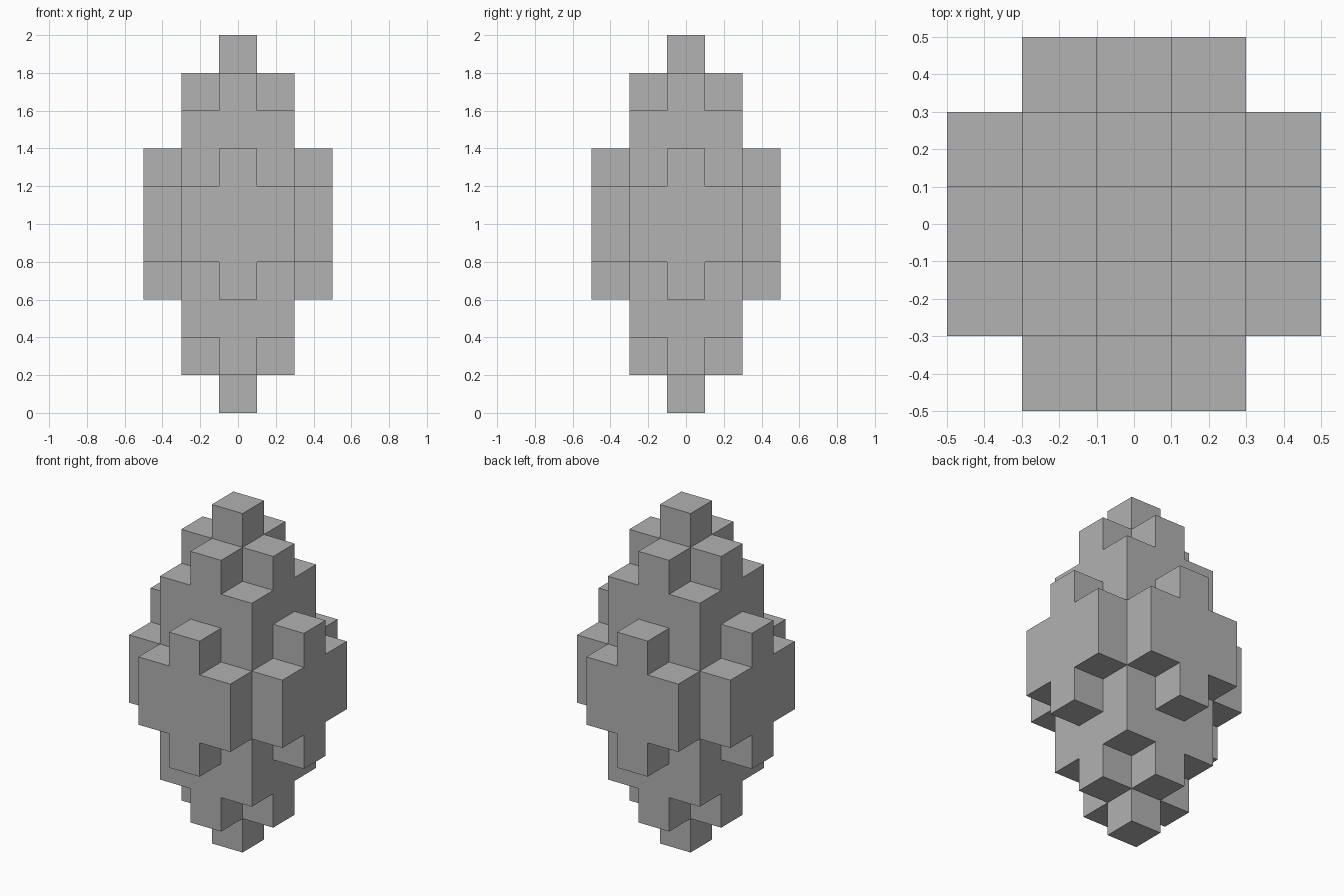
import bpy
import bmesh
from mathutils import Vector

cube = bpy.data.objects.get("Cube")
if cube:
    bpy.data.objects.remove(cube, do_unlink=True)

CELL = 0.2

# Plain stone colour
stone = bpy.data.materials.new("grey_stone")
stone.use_nodes = True
grey = (0.445, 0.445, 0.445, 1)
stone.diffuse_color = grey
stone.node_tree.nodes["Principled BSDF"].inputs["Base Color"].default_value = grey


# Footprints of the tiers, as sets of grid cells
def square(r):
    return {(x, y) for x in range(-r, r + 1) for y in range(-r, r + 1)}


tip = square(0)
plus = {c for c in square(1) if 0 in c}
block = square(1)
studded = block | {(2, 0), (-2, 0), (0, 2), (0, -2)}
wide = {c for c in square(2) if abs(c[0] * c[1]) < 4}

# Lower half from the tip up to the waist, then mirrored
half = [tip, plus, block, studded, wide]
tiers = half + half[::-1]
cells = {(x, y, z) for z, tier in enumerate(tiers) for x, y in tier}

# One closed shell: keep only cell sides that face open space
bm = bmesh.new()
for cell in cells:
    centre = Vector(cell) + Vector((0, 0, 0.5))
    for axis in range(3):
        for sign in (-1, 1):
            normal = Vector((0, 0, 0))
            normal[axis] = sign
            if tuple(int(c + n) for c, n in zip(cell, normal)) in cells:
                continue
            u = Vector((normal.y, normal.z, normal.x)) / 2
            v = normal.cross(u)
            mid = centre + normal / 2
            corners = (mid - u - v, mid + u - v, mid + u + v, mid - u + v)
            bm.faces.new([bm.verts.new(c * CELL) for c in corners])

# Weld the sides and merge flat neighbours into clean panels
bmesh.ops.remove_doubles(bm, verts=bm.verts, dist=0.001)
bmesh.ops.recalc_face_normals(bm, faces=bm.faces)
bmesh.ops.dissolve_limit(bm, angle_limit=0.01, verts=bm.verts, edges=bm.edges)

mesh = bpy.data.meshes.new("stepped_crystal")
bm.to_mesh(mesh)
bm.free()
mesh.materials.append(stone)
crystal = bpy.data.objects.new("stepped_crystal", mesh)
bpy.context.collection.objects.link(crystal)
